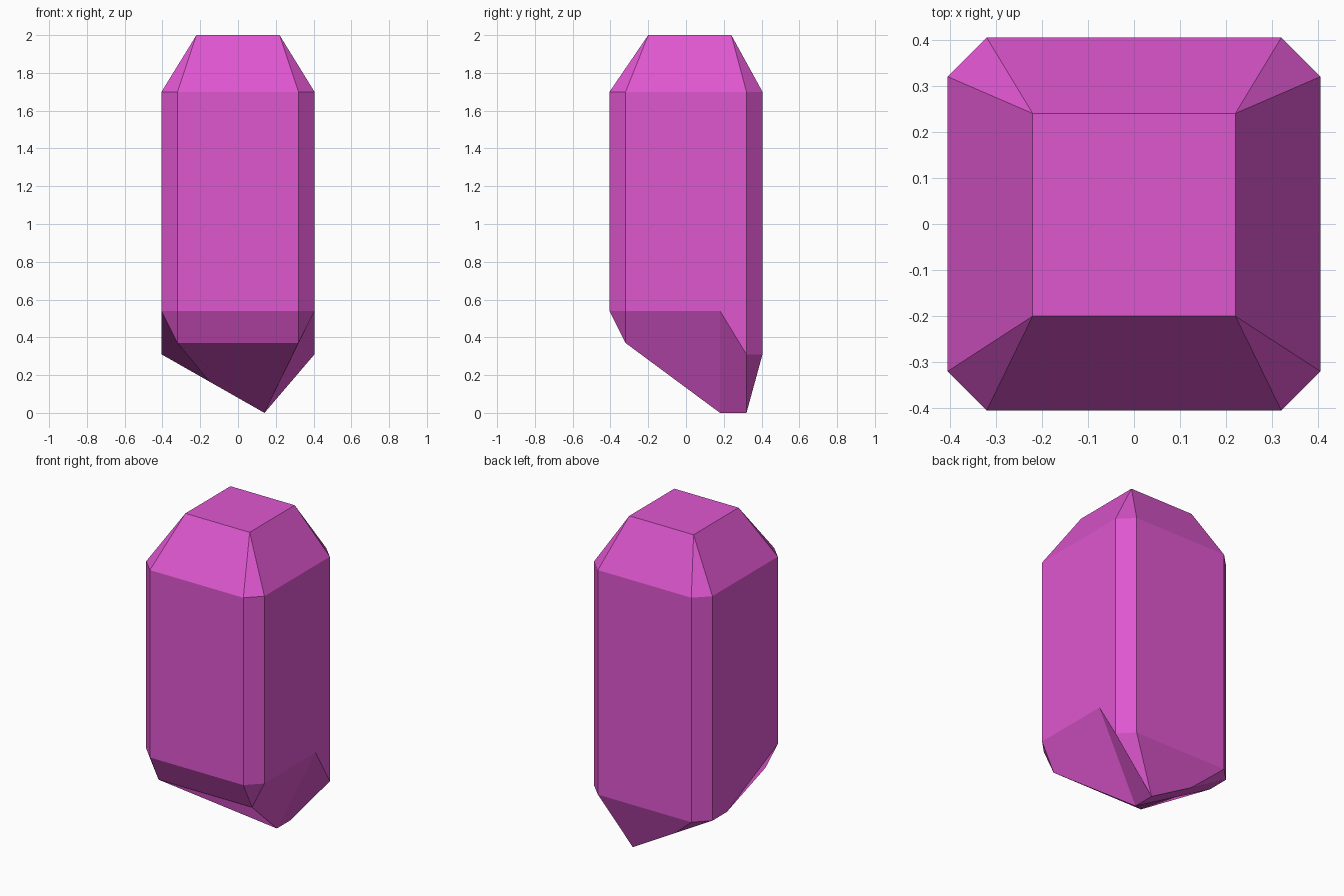
import bpy, bmesh

if "Cube" in bpy.data.objects:
    bpy.data.objects.remove(bpy.data.objects["Cube"])

# One flat magenta material
mat = bpy.data.materials.new("magenta crystal")
mat.diffuse_color = (0.74, 0.095, 0.63, 1)
mat.use_nodes = True
mat.node_tree.nodes["Principled BSDF"].inputs["Base Color"].default_value = mat.diffuse_color

A, B = 0.32, 0.405   # chamfer start and outer half width
bm = bmesh.new()
v = lambda x, y, z: bm.verts.new((x, y, z))
f = lambda *vs: bm.faces.new(vs)

# Chamfered-square ring, counter-clockwise from front left
ring = [(-A, -B), (A, -B), (B, -A), (B, A), (A, B), (-A, B), (-B, A), (-B, -A)]
top = [v(x, y, 1.70) for x, y in ring]
low = [v(x, y, 0.54 if y < 0 else 0.31) for x, y in ring]

# Extra points along the lower edge of the right and left sides
right_step = v(B, 0.18, 0.54)
left_step = v(-B, 0.18, 0.31)

# Shaft
extra = {2: [right_step], 6: [left_step]}
for i in range(8):
    j = (i + 1) % 8
    f(low[i], *extra.get(i, []), low[j], top[j], top[i])

# Bevelled top with a flat table
table = [v(-0.22, -0.20, 2), v(0.22, -0.20, 2), v(0.22, 0.24, 2), v(-0.22, 0.24, 2)]
f(*table)
for k in range(4):
    n = (k + 1) % 4
    a, b, c = top[2 * k], top[2 * k + 1], top[(2 * k + 2) % 8]
    f(a, b, table[n], table[k])
    f(b, c, table[n])

# Broken, slanted base
fl, fr = v(-A, -A, 0.37), v(A, -A, 0.37)
ml, mr = v(-0.15, 0.18, 0.165), v(0.14, 0.18, 0)
bl, br = v(-0.15, A, 0.165), v(0.14, A, 0)
f(low[0], fl, fr, low[1])
f(low[1], fr, low[2])
f(low[2], fr, mr, right_step)
f(right_step, mr, br, low[3])
f(low[3], br, low[4])
f(low[4], br, bl, low[5])
f(low[5], bl, low[6])
f(low[6], bl, ml, left_step)
f(left_step, ml, fl, low[7])
f(low[7], fl, low[0])
f(fl, ml, mr, fr)
f(ml, bl, br, mr)

bmesh.ops.recalc_face_normals(bm, faces=bm.faces)
mesh = bpy.data.meshes.new("crystal")
bm.to_mesh(mesh)
bm.free()
mesh.materials.append(mat)
bpy.context.collection.objects.link(bpy.data.objects.new("crystal", mesh))
